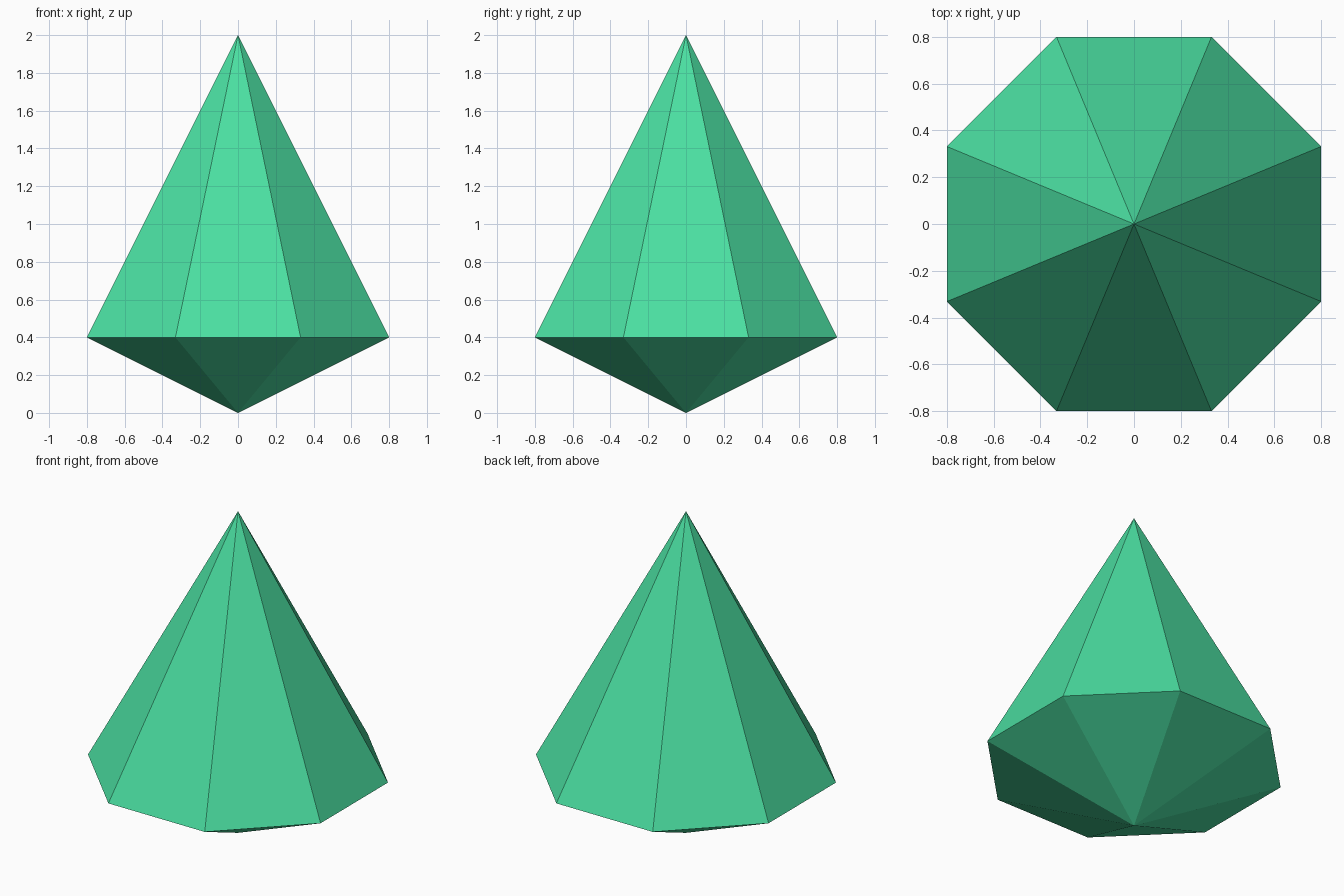
import bpy, bmesh, math

if "Cube" in bpy.data.objects:
    bpy.data.objects.remove(bpy.data.objects["Cube"])

SIDES = 8
RADIUS = 0.8 / math.cos(math.pi / SIDES)   # flats sit at 0.8
BOTTOM, GIRDLE, TOP = 0.0, 0.4, 2.0

green = bpy.data.materials.new("emerald green")
green.diffuse_color = (0.07, 0.74, 0.36, 1)
green.use_nodes = True
green.node_tree.nodes["Principled BSDF"].inputs["Base Color"].default_value = green.diffuse_color

# Faceted gem: one girdle ring joined to a high and a low point
bm = bmesh.new()
ring = []
for i in range(SIDES):
    a = (i + 0.5) * 2 * math.pi / SIDES
    ring.append(bm.verts.new((RADIUS * math.cos(a), RADIUS * math.sin(a), GIRDLE)))
top = bm.verts.new((0, 0, TOP))
bottom = bm.verts.new((0, 0, BOTTOM))
for i in range(SIDES):
    a, b = ring[i], ring[(i + 1) % SIDES]
    bm.faces.new((a, b, top))
    bm.faces.new((b, a, bottom))

mesh = bpy.data.meshes.new("gem")
bm.to_mesh(mesh)
bm.free()
mesh.materials.append(green)
gem = bpy.data.objects.new("gem", mesh)
bpy.context.collection.objects.link(gem)
